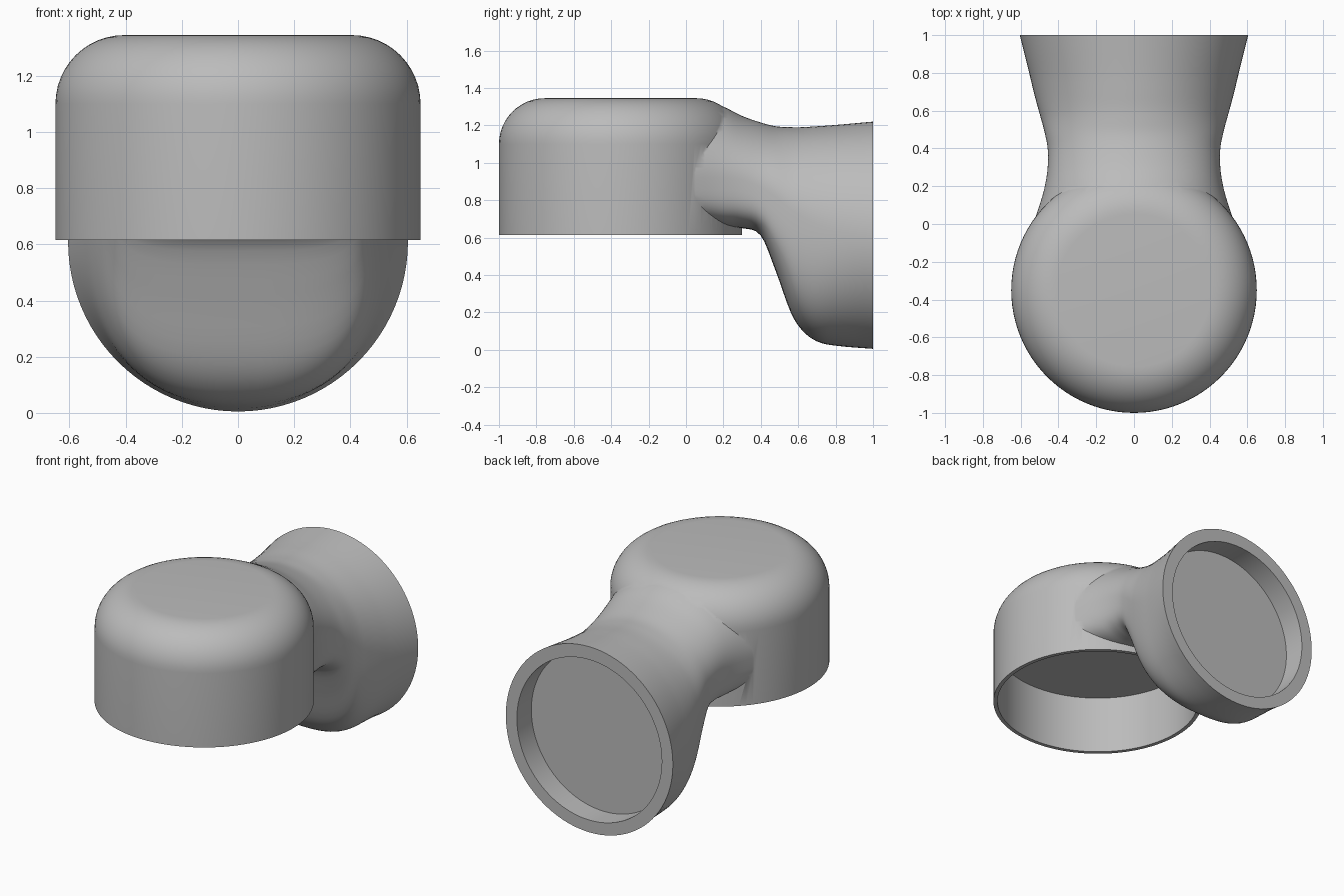
import bpy, bmesh, math

cube = bpy.data.objects.get("Cube")
if cube:
    bpy.data.objects.remove(cube)

SEG = 96
CAP_Y = -0.35

grey = bpy.data.materials.new("plain_grey")
grey.use_nodes = True
grey.diffuse_color = (0.5, 0.5, 0.5, 1)
grey.node_tree.nodes["Principled BSDF"].inputs["Base Color"].default_value = (0.5, 0.5, 0.5, 1)


def loft(name, rings):
    """Closed solid skinned through a list of equal-length point rings."""
    bm = bmesh.new()
    loops = [[bm.verts.new(p) for p in ring] for ring in rings]
    for a, b in zip(loops, loops[1:]):
        for i in range(len(a)):
            j = (i + 1) % len(a)
            bm.faces.new((a[i], a[j], b[j], b[i]))
    bm.faces.new(loops[0][::-1])
    bm.faces.new(loops[-1])
    bmesh.ops.recalc_face_normals(bm, faces=bm.faces)
    mesh = bpy.data.meshes.new(name)
    bm.to_mesh(mesh)
    bm.free()
    mesh.materials.append(grey)
    obj = bpy.data.objects.new(name, mesh)
    bpy.context.collection.objects.link(obj)
    return obj


def angles():
    return [math.tau * i / SEG for i in range(SEG)]


def flat_ring(r, z):
    return [(r * math.cos(t), CAP_Y + r * math.sin(t), z) for t in angles()]


def upright_ring(r, y):
    return [(r * math.cos(t), y, 0.61 + r * math.sin(t)) for t in angles()]


def neck_ring(y, w, top, bottom, mid):
    """Round above the widest line, squarer below it towards the cap."""
    u = min(1, (1 - y) / 0.6)
    ring = []
    for t in angles():
        c, s = math.cos(t), math.sin(t)
        n = 2 if s >= 0 else 2 + 2 * u * u
        h = top - mid if s >= 0 else mid - bottom
        x = math.copysign(abs(c) ** (2 / n), c) * w
        z = math.copysign(abs(s) ** (2 / n), s) * h
        ring.append((x, y, mid + z))
    return ring


def smooth_rows(rows, steps):
    """Hermite interpolation of table rows along their first column."""
    def slope(i, k):
        a, b = rows[max(i - 1, 0)], rows[min(i + 1, len(rows) - 1)]
        return (b[k] - a[k]) / (b[0] - a[0])
    out = []
    for i in range(len(rows) - 1):
        a, b = rows[i], rows[i + 1]
        d = b[0] - a[0]
        for s in range(steps):
            t = s / steps
            row = [a[0] + d * t]
            for k in range(1, len(a)):
                row.append(a[k] * (1 + 2 * t) * (1 - t) ** 2 + b[k] * t * t * (3 - 2 * t)
                           + d * t * (1 - t) * (slope(i, k) * (1 - t) - slope(i + 1, k) * t))
            out.append(row)
    return out + [list(rows[-1])]


def combine(target, tool, operation):
    mod = target.modifiers.new(operation.lower(), "BOOLEAN")
    mod.operation = operation
    mod.solver = "EXACT"
    mod.object = tool
    tool.hide_render = True
    bpy.context.view_layer.objects.active = target
    bpy.ops.object.modifier_apply(modifier=mod.name)
    bpy.data.objects.remove(tool)


# Round cap with a filleted top edge
RADIUS, FILLET, TOP = 0.65, 0.245, 1.345
cap_rings = [flat_ring(RADIUS, 0.615)]
for i in range(13):
    a = math.pi / 2 * i / 12
    cap_rings.append(flat_ring(RADIUS - FILLET * (1 - math.cos(a)),
                               TOP - FILLET * (1 - math.sin(a))))
body = loft("elbow_body", cap_rings)

# Flared neck: y, half width, top, bottom, height of widest line
sections = [
    (-0.1, 0.57, 1.32, 0.69, 0.92),
    (0.1, 0.5, 1.335, 0.67, 0.92),
    (0.2, 0.472, 1.3, 0.655, 0.92),
    (0.3, 0.457, 1.25, 0.65, 0.91),
    (0.4, 0.457, 1.215, 0.61, 0.87),
    (0.48, 0.472, 1.195, 0.42, 0.82),
    (0.56, 0.493, 1.19, 0.2, 0.75),
    (0.62, 0.51, 1.19, 0.105, 0.71),
    (0.7, 0.531, 1.195, 0.045, 0.67),
    (0.8, 0.555, 1.202, 0.022, 0.64),
    (1, 0.605, 1.22, 0.005, 0.61),
]
neck = loft("flared_neck", [neck_ring(*row) for row in smooth_rows(sections, 4)])
combine(body, neck, "UNION")

# Hollow under the cap and shallow recess in the back flange
combine(body, loft("cap_cavity", [flat_ring(0.625, 0.5), flat_ring(0.625, 1)]), "DIFFERENCE")
combine(body, loft("flange_recess", [upright_ring(0.525, 0.85), upright_ring(0.525, 1.1)]), "DIFFERENCE")

# Smooth curved surfaces, crisp rims
bpy.ops.object.select_all(action="DESELECT")
body.select_set(True)
bpy.context.view_layer.objects.active = body
bpy.ops.object.shade_smooth_by_angle(angle=math.radians(35))
